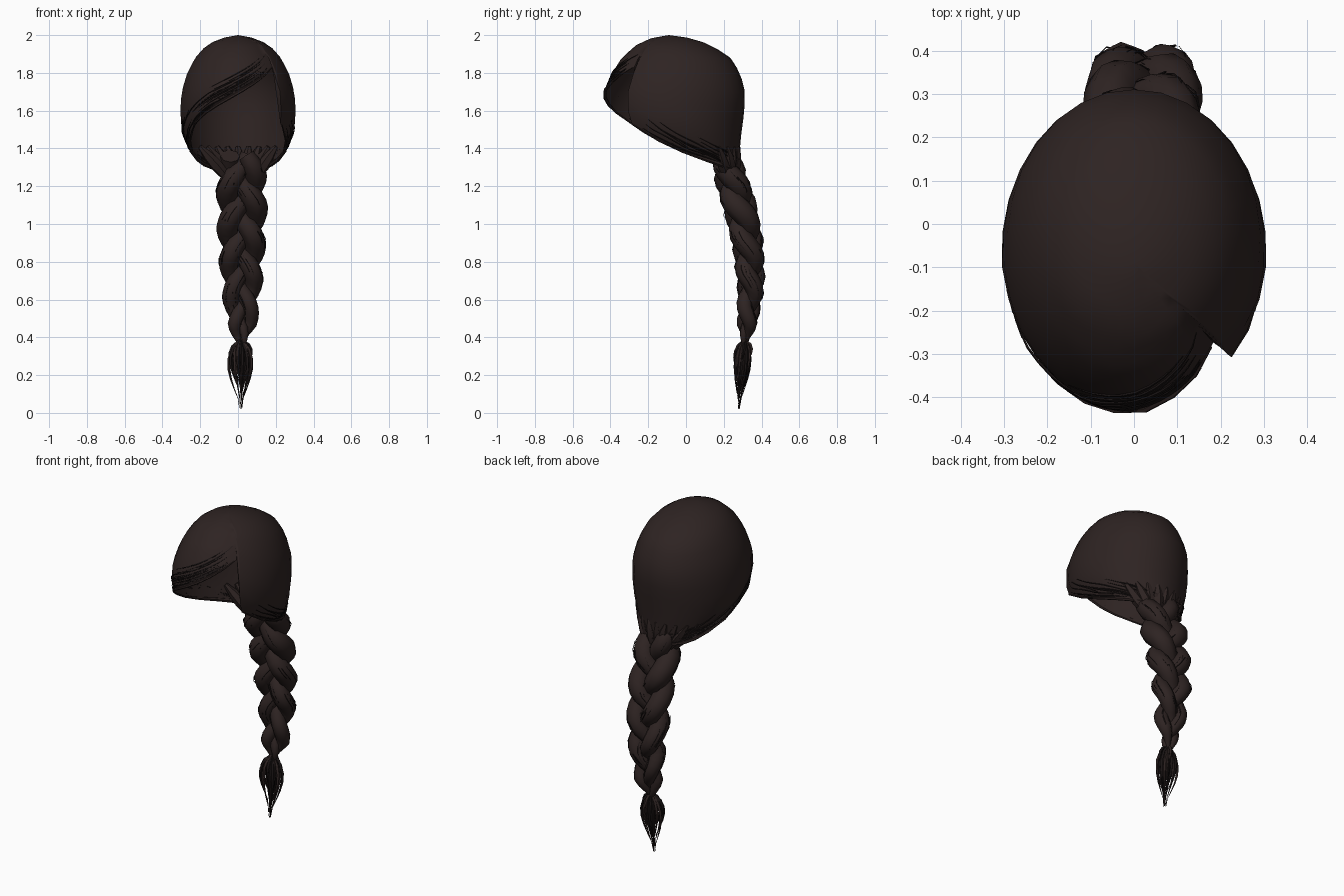
import bpy, bmesh, math, random
from mathutils import Vector

random.seed(4)
cube = bpy.data.objects.get("Cube")
if cube:
    bpy.data.objects.remove(cube)


def material(name, rgb):
    m = bpy.data.materials.new(name)
    m.use_nodes = True
    m.diffuse_color = (*rgb, 1)
    bsdf = m.node_tree.nodes["Principled BSDF"]
    bsdf.inputs["Base Color"].default_value = (*rgb, 1)
    bsdf.inputs["Roughness"].default_value = 0.8
    return m


brown = material("dark brown hair", (0.027, 0.017, 0.016))
black = material("shadow brown strands", (0.010, 0.007, 0.007))


def lookup(table, key):
    """Linear interpolation in rows of (key, values...), keys ascending."""
    key = min(max(key, table[0][0]), table[-1][0])
    for a, b in zip(table, table[1:]):
        if key <= b[0]:
            f = (key - a[0]) / (b[0] - a[0])
            return [p + (q - p) * f for p, q in zip(a[1:], b[1:])]


# Scalp cross-sections: height, front y, back y, half width
RINGS = [(1.26, 0.08, 0.26, 0.13), (1.3, -0.04, 0.28, 0.18), (1.4, -0.28, 0.285, 0.26),
         (1.5, -0.39, 0.295, 0.3), (1.6, -0.43, 0.31, 0.307), (1.7, -0.43, 0.312, 0.3),
         (1.8, -0.39, 0.287, 0.27), (1.88, -0.34, 0.235, 0.228), (1.95, -0.26, 0.13, 0.165),
         (1.985, -0.18, 0.02, 0.085), (2.0, -0.09, -0.09, 0.0)]
# Hairline: angle from the front, height
HAIRLINE = [(-180, 1.3), (-150, 1.28), (-120, 1.3), (-90, 1.35), (-65, 1.44), (-48, 1.53),
            (-30, 1.6), (0, 1.69), (20, 1.75), (46, 1.83), (48, 1.53), (65, 1.44),
            (90, 1.35), (120, 1.3), (150, 1.28), (180, 1.3)]


def scalp(angle, z, grow=1.0):
    front, back, half = lookup(RINGS, z)
    a = math.radians(angle)
    mid, depth = (front + back) / 2, (back - front) / 2
    return Vector((half * grow * math.sin(a), mid - depth * grow * math.cos(a), z))


def hairline(angle):
    return lookup(HAIRLINE, (angle + 180) % 360 - 180)[0]


def finish(obj, mat, angle=50):
    obj.data.materials.append(mat)
    bpy.ops.object.select_all(action='DESELECT')
    obj.select_set(True)
    bpy.context.view_layer.objects.active = obj
    bpy.ops.object.shade_smooth_by_angle(angle=math.radians(angle))


# Scalp shell, open at the face and neck
bm = bmesh.new()
angles = sorted(list(range(-180, 180, 12)) + [46, 49])
ROWS = 12
top = bm.verts.new((0, -0.09, 2))
columns = []
for a in angles:
    edge = hairline(a)
    columns.append([bm.verts.new(scalp(a, 2 - (2 - edge) * (i / ROWS) ** 1.6))
                    for i in range(1, ROWS + 1)])
for c, d in zip(columns, columns[1:] + columns[:1]):
    bm.faces.new((top, c[0], d[0]))
    for i in range(ROWS - 1):
        bm.faces.new((c[i], c[i + 1], d[i + 1], d[i]))
bmesh.ops.recalc_face_normals(bm, faces=bm.faces)
mesh = bpy.data.meshes.new("scalp_hair")
bm.to_mesh(mesh)
bm.free()
shell = bpy.data.objects.new("scalp_hair", mesh)
bpy.context.collection.objects.link(shell)
finish(shell, brown, 80)


def tubes(name, paths, mat, sides=0):
    """Mesh tubes through lists of (point, radius)."""
    curve = bpy.data.curves.new(name, 'CURVE')
    curve.dimensions = '3D'
    curve.bevel_depth = 1
    curve.bevel_resolution = sides
    curve.use_fill_caps = True
    for path in paths:
        spline = curve.splines.new('POLY')
        spline.points.add(len(path) - 1)
        for p, (co, r) in zip(spline.points, path):
            p.co = (*co, 1)
            p.radius = r
    temp = bpy.data.objects.new(name + "_path", curve)
    bpy.context.collection.objects.link(temp)
    bpy.context.view_layer.update()
    deps = bpy.context.evaluated_depsgraph_get()
    data = bpy.data.meshes.new_from_object(temp.evaluated_get(deps))
    bpy.data.objects.remove(temp)
    data.materials.clear()
    obj = bpy.data.objects.new(name, data)
    bpy.context.collection.objects.link(obj)
    finish(obj, mat)
    return obj


# Braid spine: height, y, size
SPINE = [(0.36, 0.31, 0.14), (0.4, 0.315, 0.3), (0.47, 0.325, 0.6), (0.7, 0.345, 0.8),
         (0.9, 0.325, 0.92), (1.1, 0.285, 1.0), (1.25, 0.235, 0.95), (1.36, 0.215, 0.8)]
PERIOD = 0.56


def braid_point(z, phase):
    y, size = lookup(SPINE, z)
    t = math.tau * ((1.07 - z) / PERIOD + phase / 3) + math.pi / 2
    centre = Vector((0.02 + 0.078 * size * math.sin(t), y - 0.036 * size * math.sin(2 * t), z))
    return centre, size * (0.052 + 0.012 * abs(math.sin(t)))


STEPS = 36
for phase, label in enumerate(("first", "second", "third")):
    heights = [1.36 - i / STEPS for i in range(STEPS + 1)]
    tubes(label + "_braid_strand", [[braid_point(z, phase) for z in heights]], brown, 2)

# Loose hairs lying along the braid
hairs = []
for i in range(90):
    phase, start = i % 3, random.uniform(0.62, 1.34)
    turn = random.uniform(0, math.tau)
    path = []
    for k in range(6):
        z = start - 0.035 * k
        co, r = braid_point(z, phase)
        out = Vector((math.cos(turn), math.sin(turn), 0)) * r * random.uniform(0.97, 1.06)
        path.append((co + out, 0.0025 * (1 - k / 7)))
    hairs.append(path)
tubes("braid_loose_hairs", hairs, black)

# Tuft below the braid: strands swell out and close to a point
tuft = []
for i in range(34):
    turn, reach = i * 2.4, math.sqrt((i + 1) / 34)
    tip = 0.02 + 0.2 * random.random() ** 1.3
    path = []
    for k in range(8):
        f = k / 7
        spread = reach * (0.12 + math.sin(math.pi * min(1, f * 1.1) ** 0.75))
        z = 0.385 + (tip - 0.385) * f
        path.append((Vector((0.015 + 0.062 * spread * math.cos(turn),
                             0.31 - 0.03 * f + 0.042 * spread * math.sin(turn), z)),
                     0.0015 + 0.011 * math.sin(math.pi * min(1, f + 0.15)) * (1 - f)))
    tuft.append(path)
tubes("tail_tuft", tuft[::2], brown)
tubes("tail_tuft_shadow", tuft[1::2], black)


def sweep(start, end, lift0, lift1, radius):
    """Strand on the scalp, following the hairline at a given lift."""
    path = []
    for k in range(9):
        f = k / 8
        a = start + (end - start) * f
        z = hairline(a) + lift0 + (lift1 - lift0) * f
        path.append((scalp(a, z, 1.008), radius * (0.3 + math.sin(math.pi * f))))
    return path


# Fringe strands swept from the parting to the right temple
fringe = []
for i in range(34):
    start = random.uniform(-25, 44)
    lift = 0.13 * random.random() ** 1.5
    fringe.append(sweep(start, start - random.uniform(25, 60), lift * 0.8, lift, 0.0025))
tubes("fringe_strands", fringe, black)

# Side strands drawn back to the nape
for side, label in ((-1, "right"), (1, "left")):
    strands = []
    for i in range(32):
        start = random.uniform(52, 125)
        lift = 0.16 * random.random() ** 1.6
        strands.append(sweep(side * start, side * (start + random.uniform(25, 55)),
                             lift, lift * 0.5, 0.0025))
    tubes(label + "_side_strands", strands, black)

# Thick locks along the hairline give the rim some body
rim = [sweep(44, -60, 0.004, 0.004, 0.007), sweep(-50, -178, 0.004, 0.01, 0.009),
       sweep(50, 178, 0.004, 0.01, 0.009)]
tubes("hairline_locks", rim, brown, 1)

# Nape locks gathering the scalp hair into the braid
nape = []
for i in range(9):
    a = 128 + 13 * i
    first = scalp(a, 1.41, 0.97)
    last = Vector((0.02 + 0.07 * math.sin(math.radians(a)), 0.225 + 0.02 * (i % 2), 1.22))
    nape.append([(first.lerp(last, k / 4), 0.012 + 0.022 * math.sin(math.pi * k / 4))
                 for k in range(5)])
tubes("nape_locks", nape, brown, 1)
